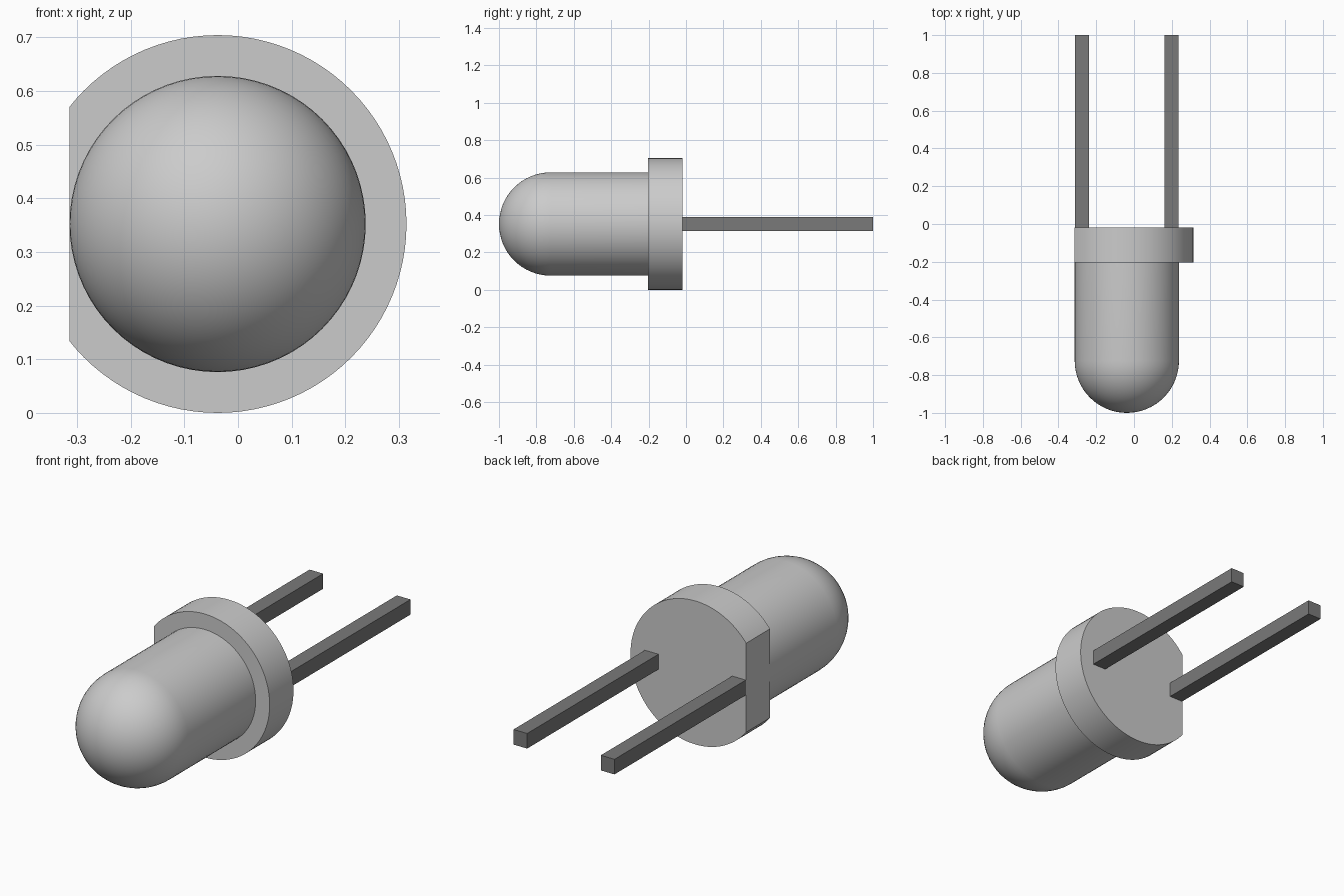
import bpy, bmesh, math
from mathutils import Matrix, Vector

cube = bpy.data.objects.get("Cube")
if cube:
    bpy.data.objects.remove(cube, do_unlink=True)

CX, CZ = -0.038, 0.352            # axis of the round body, running along y
BODY_R, FLANGE_R = 0.276, 0.352
FRONT, FLANGE_FRONT, FLANGE_BACK, LEAD_END = -1.0, -0.203, -0.018, 1.0
LEAD_W = 0.074


def make_material(name, value):
    mat = bpy.data.materials.new(name)
    mat.use_nodes = True
    colour = (value, value, value, 1)
    mat.diffuse_color = colour
    mat.node_tree.nodes["Principled BSDF"].inputs["Base Color"].default_value = colour
    return mat


def finish(name, bm, mat, smooth=False):
    bmesh.ops.recalc_face_normals(bm, faces=bm.faces)
    mesh = bpy.data.meshes.new(name)
    bm.to_mesh(mesh)
    bm.free()
    mesh.materials.append(mat)
    obj = bpy.data.objects.new(name, mesh)
    bpy.context.collection.objects.link(obj)
    if smooth:
        bpy.ops.object.select_all(action='DESELECT')
        obj.select_set(True)
        bpy.context.view_layer.objects.active = obj
        bpy.ops.object.shade_smooth_by_angle(angle=math.radians(35))
    return obj


light_grey = make_material("light grey plastic", 0.6)
dark_grey = make_material("dark grey metal", 0.195)

# Domed lens: a quarter arc plus a straight wall, spun about the y axis
bm = bmesh.new()
dome_y = FRONT + BODY_R
steps = 16
profile = [(BODY_R * math.sin(a), dome_y - BODY_R * math.cos(a))
           for a in (math.pi / 2 * i / steps for i in range(steps + 1))]
profile += [(BODY_R, FLANGE_FRONT), (0, FLANGE_FRONT)]
verts = [bm.verts.new((CX + r, y, CZ)) for r, y in profile]
edges = [bm.edges.new(pair) for pair in zip(verts, verts[1:])]
bmesh.ops.spin(bm, geom=verts + edges, cent=(CX, 0, CZ), axis=(0, 1, 0),
               angle=math.tau, steps=72, use_duplicate=False)
bmesh.ops.remove_doubles(bm, verts=bm.verts, dist=1e-4)
finish("domed_lens", bm, light_grey, smooth=True)

# Flange: a disc with one side cut flat
bm = bmesh.new()
place = (Matrix.Translation((CX, (FLANGE_FRONT + FLANGE_BACK) / 2, CZ))
         @ Matrix.Rotation(math.pi / 2, 4, 'X'))
bmesh.ops.create_cone(bm, cap_ends=True, segments=96, radius1=FLANGE_R, radius2=FLANGE_R,
                      depth=FLANGE_BACK - FLANGE_FRONT, matrix=place)
cut = bmesh.ops.bisect_plane(bm, geom=bm.verts[:] + bm.edges[:] + bm.faces[:],
                             plane_co=(CX - BODY_R, 0, 0), plane_no=(-1, 0, 0),
                             clear_outer=True)
bmesh.ops.holes_fill(bm, edges=[e for e in cut["geom_cut"]
                                if isinstance(e, bmesh.types.BMEdge)])
finish("flange", bm, light_grey, smooth=True)

# Two square leads
for name, x in (("right_lead", CX - 0.237), ("left_lead", CX + 0.237)):
    bm = bmesh.new()
    size = Vector((LEAD_W, LEAD_END - FLANGE_BACK, LEAD_W))
    centre = Vector((x, (LEAD_END + FLANGE_BACK) / 2, CZ))
    bmesh.ops.create_cube(bm, size=1, matrix=Matrix.Translation(centre)
                          @ Matrix.Diagonal(size).to_4x4())
    finish(name, bm, dark_grey)
